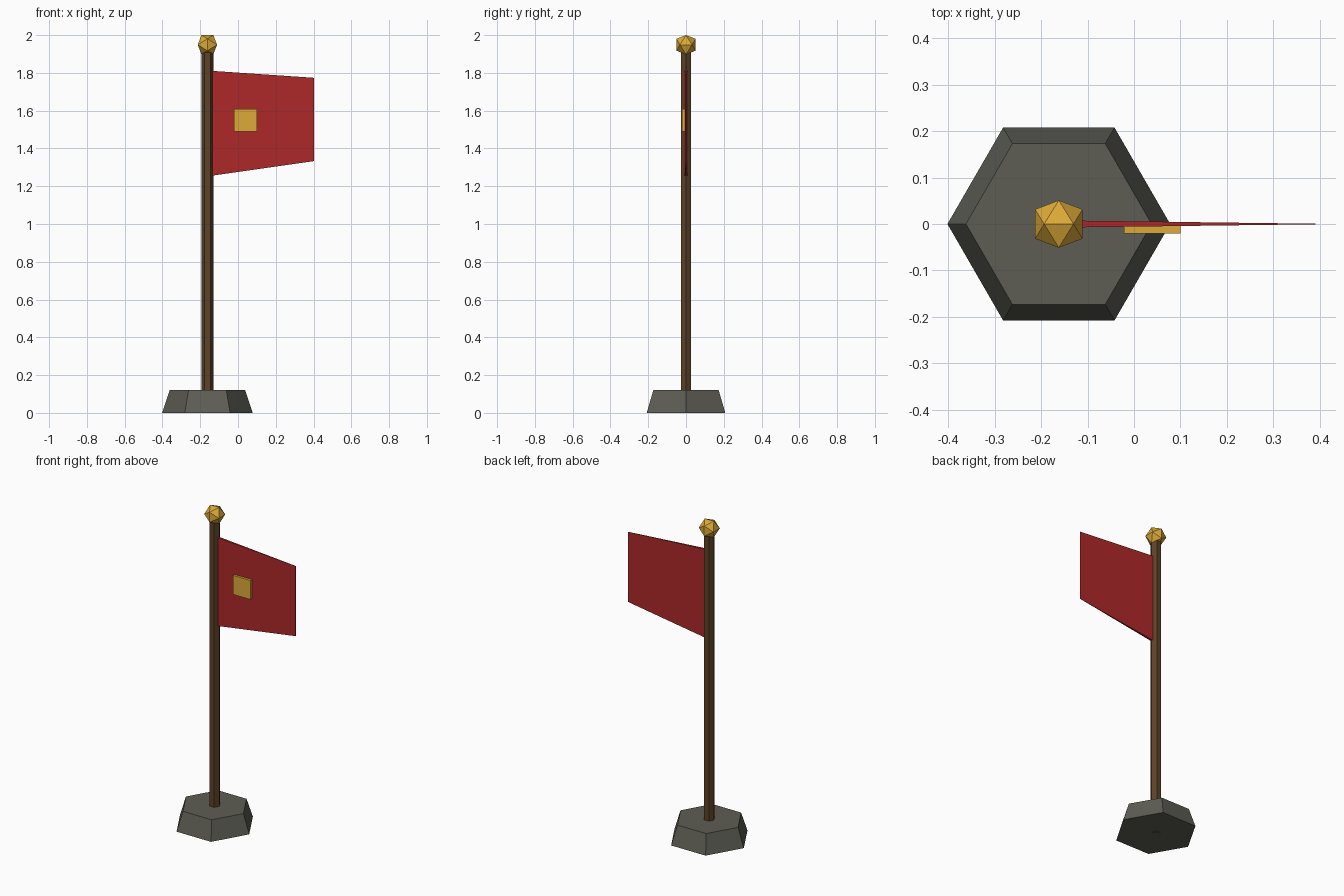
import bpy, bmesh
from math import cos, sin, pi, sqrt

if "Cube" in bpy.data.objects:
    bpy.data.objects.remove(bpy.data.objects["Cube"])

POLE_X = -0.162


def material(name, rgb):
    mat = bpy.data.materials.new(name)
    mat.diffuse_color = (*rgb, 1)
    mat.use_nodes = True
    mat.node_tree.nodes["Principled BSDF"].inputs["Base Color"].default_value = mat.diffuse_color
    return mat


def hull(name, points, mat, location=(0, 0, 0)):
    """Flat-shaded convex solid around the given points."""
    bm = bmesh.new()
    for p in points:
        bm.verts.new(p)
    bmesh.ops.convex_hull(bm, input=bm.verts)
    bmesh.ops.dissolve_limit(bm, angle_limit=0.01, verts=bm.verts, edges=bm.edges)
    bmesh.ops.recalc_face_normals(bm, faces=bm.faces)
    mesh = bpy.data.meshes.new(name)
    bm.to_mesh(mesh)
    bm.free()
    mesh.materials.append(mat)
    obj = bpy.data.objects.new(name, mesh)
    obj.location = location
    bpy.context.collection.objects.link(obj)
    return obj


def hexagon(r, z):
    return [(r * cos(i * pi / 3), r * sin(i * pi / 3), z) for i in range(6)]


stone = material("stone", (0.11, 0.11, 0.09))
wood = material("wood", (0.11, 0.055, 0.022))
gold = material("gold", (0.72, 0.40, 0.04))
cloth = material("cloth", (0.42, 0.02, 0.022))

# Tapered hexagonal foot and six-sided pole
hull("base", hexagon(0.24, 0) + hexagon(0.20, 0.12), stone, (POLE_X, 0, 0))
hull("pole", hexagon(0.032, 0) + hexagon(0.032, 1.93), wood, (POLE_X, 0, 0))

# Icosahedron finial with one edge on top, running along x
phi = (1 + sqrt(5)) / 2
k = 0.06 / sqrt(1 + phi * phi)
ico = []
for a in (-k, k):
    for b in (-k * phi, k * phi):
        ico += [(a, 0, b), (0, b, a), (b, a, 0)]
hull("finial", ico, gold, (POLE_X, 0, 2 - k * phi))

# Wedge-shaped flag, thick at the pole and thin at the tip
flag = [(x, s * t, z)
        for x, t, zs in ((-0.142, 0.0075, (1.255, 1.811)), (0.402, 0.0004, (1.333, 1.774)))
        for s in (-1, 1) for z in zs]
hull("flag", flag, cloth)

# Square emblem on the front of the flag
hull("emblem", [(x, y, z) for x in (-0.022, 0.10) for y in (-0.02, -0.002)
                for z in (1.49, 1.61)], gold)
